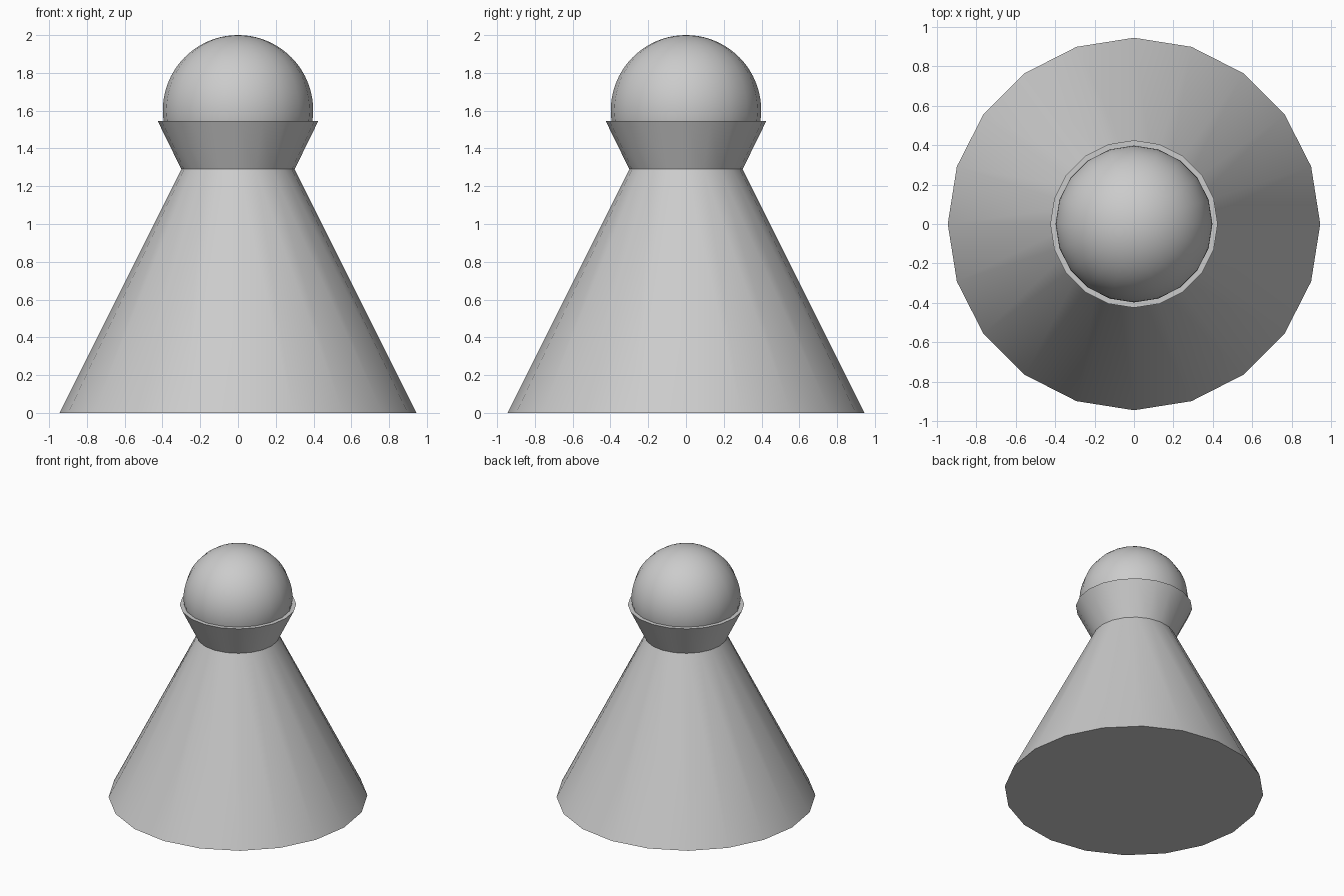
import bpy

if "Cube" in bpy.data.objects:
    bpy.data.objects.remove(bpy.data.objects["Cube"])

SIDES = 20


def cone_part(name, r_bottom, r_top, z_bottom, z_top):
    """Twenty-sided capped cone section standing between two heights."""
    bpy.ops.mesh.primitive_cone_add(
        vertices=SIDES, radius1=r_bottom, radius2=r_top, depth=z_top - z_bottom,
        location=(0, 0, (z_bottom + z_top) / 2))
    finish(name)


def finish(name):
    bpy.context.object.name = name
    bpy.ops.object.shade_smooth_by_angle()


# Tapered body
cone_part("body", 0.945, 0.30, 0.0, 1.29)

# Flared collar with a flat rim
cone_part("collar", 0.30, 0.425, 1.29, 1.545)

# Round head sunk into the collar
bpy.ops.mesh.primitive_uv_sphere_add(
    segments=SIDES, ring_count=40, radius=0.398, location=(0, 0, 1.602))
finish("head")
